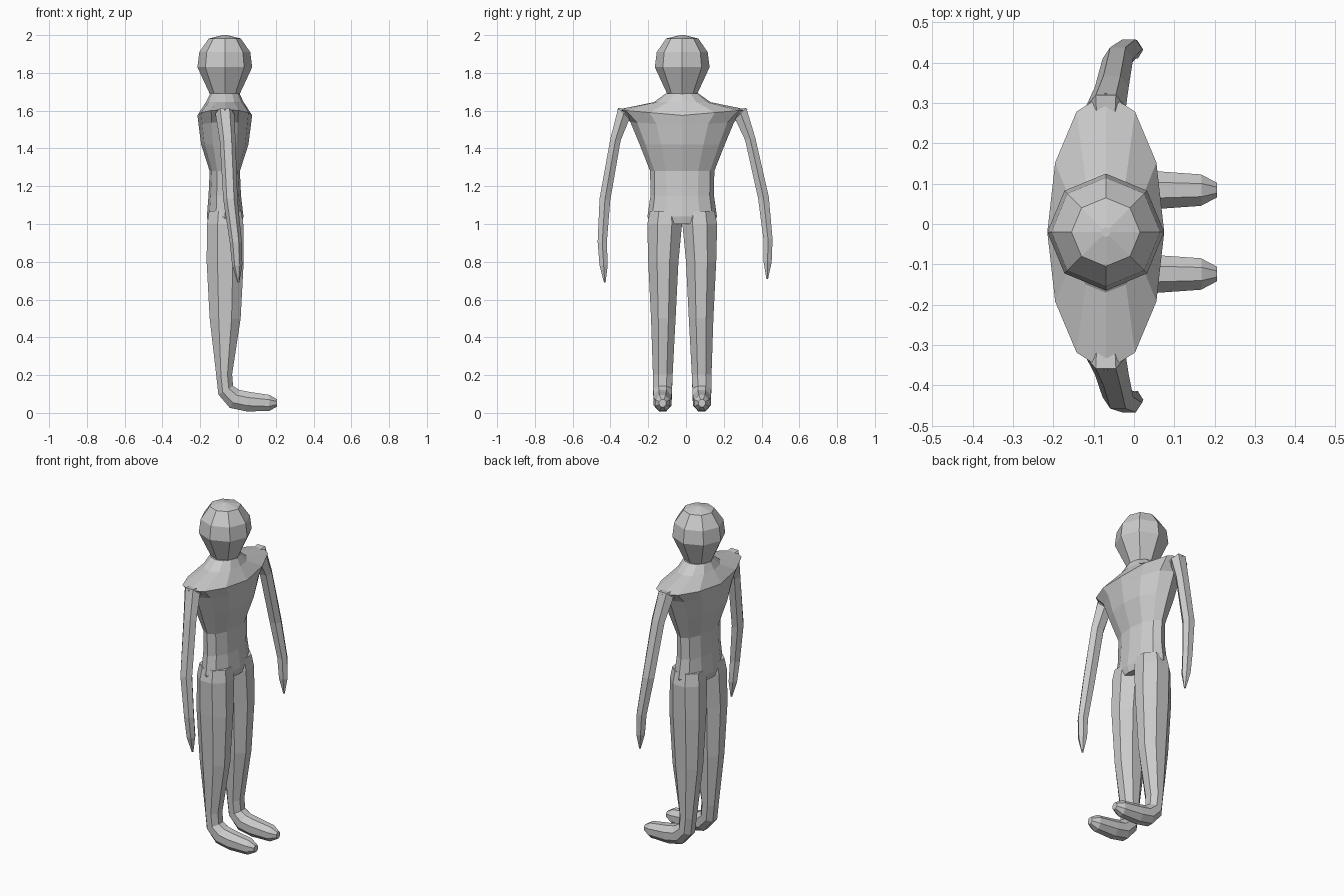
import bpy, bmesh, math
from mathutils import Vector

cube = bpy.data.objects.get("Cube")
if cube:
    bpy.data.objects.remove(cube)

CX, CY = -0.07, -0.02          # body axis

grey = bpy.data.materials.new("plain_grey")
grey.use_nodes = True
colour = (0.6, 0.6, 0.6, 1)
grey.diffuse_color = colour
grey.node_tree.nodes["Principled BSDF"].inputs["Base Color"].default_value = colour


def ring(centre, u, v, sides, flat=False):
    """Polygon around centre; flat puts a side, not a corner, on each axis."""
    turn = math.pi / sides if flat else 0
    grow = 1 / math.cos(turn)
    angles = [turn + math.tau * i / sides for i in range(sides)]
    return [Vector(centre) + grow * (Vector(u) * math.cos(a) + Vector(v) * math.sin(a))
            for a in angles]


def loft(name, rings):
    """Skin a row of rings and close both ends."""
    bm = bmesh.new()
    loops = [[bm.verts.new(p) for p in r] for r in rings]
    n = len(loops[0])
    for a, b in zip(loops, loops[1:]):
        for i in range(n):
            j = (i + 1) % n
            bm.faces.new((a[i], a[j], b[j], b[i]))
    bm.faces.new(loops[0])
    bm.faces.new(loops[-1])
    bmesh.ops.recalc_face_normals(bm, faces=bm.faces)
    mesh = bpy.data.meshes.new(name)
    bm.to_mesh(mesh)
    bm.free()
    mesh.materials.append(grey)
    obj = bpy.data.objects.new(name, mesh)
    bpy.context.collection.objects.link(obj)
    return obj


# Head: z, radius
head = [(1.66, 0.07), (1.69, 0.08), (1.83, 0.145), (1.91, 0.135), (1.982, 0.085), (2.0, 0.012)]
loft("head", [ring((CX, CY, z), (r, 0, 0), (0, r, 0), 8) for z, r in head])

# Torso: z, x centre, half depth, half width, rise of the outer ends
torso = [(1.0, -0.068, 0.088, 0.17, 0), (1.04, -0.068, 0.097, 0.184, 0),
         (1.15, -0.07, 0.086, 0.168, 0), (1.28, -0.07, 0.08, 0.17, 0),
         (1.42, -0.07, 0.125, 0.225, 0), (1.52, -0.07, 0.138, 0.275, 0.02),
         (1.575, -0.07, 0.145, 0.345, 0.03), (1.645, -0.07, 0.1, 0.15, 0),
         (1.69, -0.07, 0.078, 0.088, 0)]
rings = []
for z, x, depth, width, rise in torso:
    pts = ring((x, CY, z), (depth, 0, 0), (0, width, 0), 12)
    for p in pts:
        p.z += rise * abs(p.y - CY) / width
    rings.append(pts)
loft("torso", rings)

# Leg and foot: x, y, z, half width, half depth, tilt
leg = [(-0.068, 0.09, 1.07, 0.08, 0.085, 0), (-0.068, 0.093, 1.0, 0.092, 0.096, 0),
       (-0.068, 0.1, 0.8, 0.08, 0.098, 0), (-0.068, 0.1, 0.5, 0.065, 0.082, 0),
       (-0.073, 0.103, 0.2, 0.052, 0.042, 5), (-0.065, 0.104, 0.12, 0.05, 0.045, 30),
       (-0.018, 0.104, 0.074, 0.048, 0.054, 62), (0.05, 0.104, 0.06, 0.047, 0.052, 83),
       (0.165, 0.104, 0.052, 0.039, 0.043, 86), (0.206, 0.104, 0.052, 0.018, 0.02, 90)]

# Arm: x, y, z, half depth, half thickness, tilt
arm = [(-0.07, 0.23, 1.575, 0.04, 0.035, 80), (-0.07, 0.31, 1.585, 0.05, 0.048, 45),
       (-0.055, 0.36, 1.45, 0.042, 0.032, 12), (-0.04, 0.43, 1.14, 0.038, 0.033, 8),
       (-0.012, 0.454, 0.92, 0.032, 0.028, 2), (-0.004, 0.452, 0.8, 0.027, 0.025, -3),
       (0.002, 0.45, 0.71, 0.005, 0.005, 0)]

for side, s, swing in (("left", 1, 0.0), ("right", -1, 0.045)):
    rings = []
    for x, y, z, w, d, tilt in leg:
        t = math.radians(tilt)
        rings.append(ring((x, CY + s * y, z), (0, w, 0),
                          (d * math.cos(t), 0, d * math.sin(t)), 8, True))
    loft(side + "_leg", rings)

    rings = []
    for x, y, z, d, w, tilt in arm:
        t = math.radians(tilt)
        drop = max(0, 1.6 - z)
        centre = (x, CY + s * (y - swing * drop), z - swing * drop / 2)
        rings.append(ring(centre, (d, 0, 0),
                          (0, s * w * math.cos(t), w * math.sin(t)), 6))
    loft(side + "_arm", rings)
